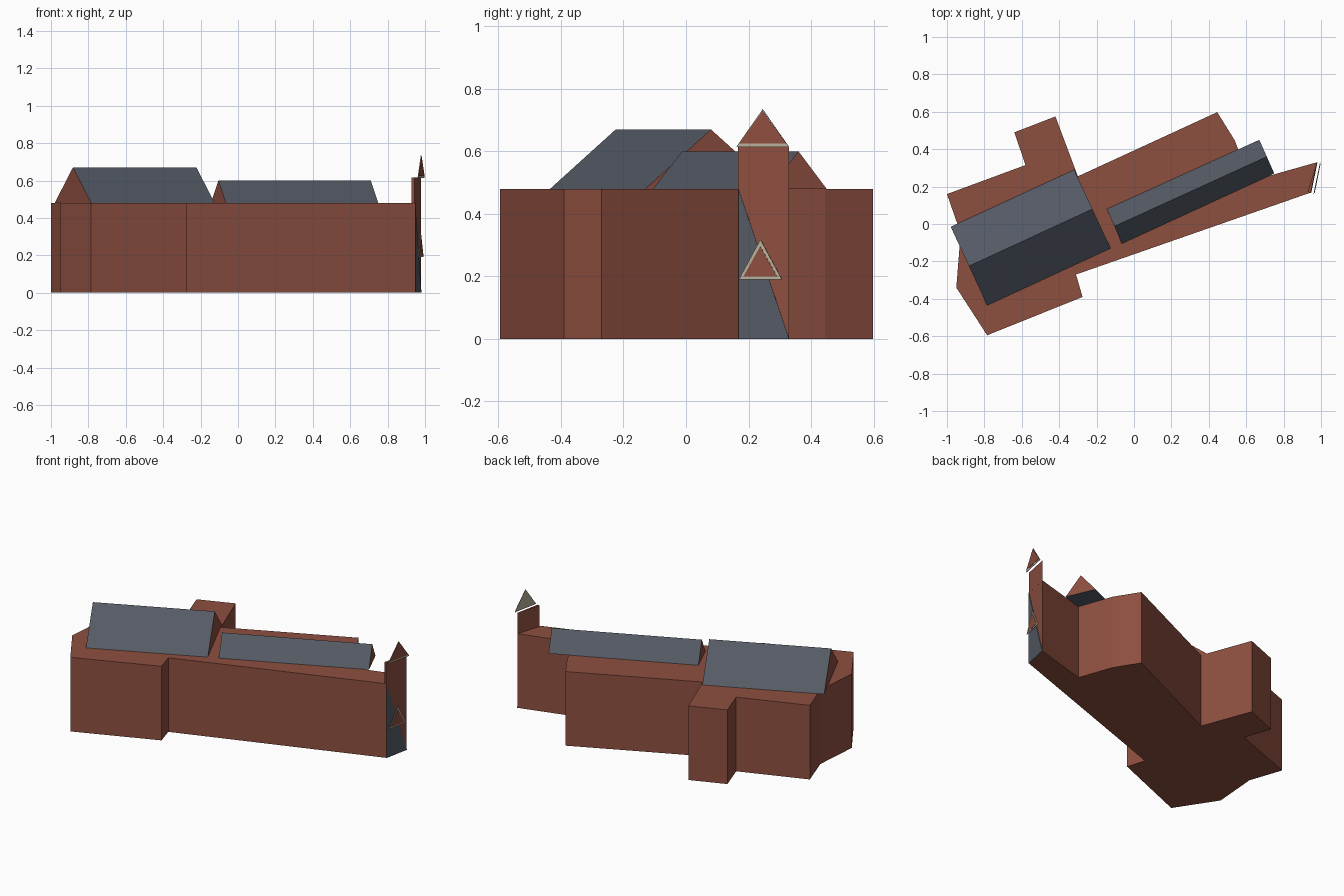
import bpy, bmesh
from mathutils import Vector

if "Cube" in bpy.data.objects:
    bpy.data.objects.remove(bpy.data.objects["Cube"])


def make_mat(name, rgb):
    m = bpy.data.materials.new(name)
    m.diffuse_color = (*rgb, 1)
    m.use_nodes = True
    m.node_tree.nodes["Principled BSDF"].inputs["Base Color"].default_value = m.diffuse_color
    return m


BRICK = make_mat("red brick", (0.27, 0.078, 0.051))
SLATE = make_mat("blue grey slate", (0.088, 0.102, 0.128))
CREAM = make_mat("cream trim", (0.48, 0.43, 0.33))


def finish(name, bm, *mats):
    bmesh.ops.recalc_face_normals(bm, faces=bm.faces[:])
    me = bpy.data.meshes.new(name)
    bm.to_mesh(me)
    bm.free()
    for m in mats:
        me.materials.append(m)
    ob = bpy.data.objects.new(name, me)
    bpy.context.collection.objects.link(ob)
    return ob


def extrude(name, points, offset, mat):
    """Prism made by sweeping a flat outline along an offset."""
    bm = bmesh.new()
    face = bm.faces.new([bm.verts.new(p) for p in points])
    res = bmesh.ops.extrude_face_region(bm, geom=[face], use_keep_orig=True)
    moved = [g for g in res["geom"] if isinstance(g, bmesh.types.BMVert)]
    bmesh.ops.translate(bm, verts=moved, vec=offset)
    return finish(name, bm, mat)


def gable_roof(name, corners, z0, z1):
    """Slate roof with brick gable ends; first and last corners share a gable."""
    a, b, c, d = [Vector((x, y, z0)) for x, y in corners]
    r0, r1 = (a + d) / 2, (b + c) / 2
    r0.z = r1.z = z1
    bm = bmesh.new()
    va, vb, vc, vd, v0, v1 = [bm.verts.new(p) for p in (a, b, c, d, r0, r1)]
    for f in ((va, vb, v1, v0), (vd, v0, v1, vc), (va, vd, vc, vb),
              (va, v0, vd), (vb, vc, v1)):
        face = bm.faces.new(f)
        face.material_index = 1 if len(f) == 3 else 0
    return finish(name, bm, SLATE, BRICK)


# Main walls, one outline for the hall, wings and annex
EAVE = 0.48
outline = [(-1.0, 0.16), (-0.927, -0.05), (-0.95, -0.34), (-0.785, -0.595),
           (-0.275, -0.39), (-0.31, -0.27), (0.945, 0.168), (0.978, 0.33),
           (0.617, 0.228), (0.54, 0.445), (0.445, 0.598), (-0.30, 0.255),
           (-0.42, 0.575), (-0.64, 0.49), (-0.58, 0.315)]
extrude("walls", [(x, y, 0) for x, y in outline], (0, 0, EAVE), BRICK)

# Two pitched roofs
gable_roof("large_roof", [(-0.98, -0.015), (-0.32, 0.29),
                          (-0.125, -0.13), (-0.785, -0.435)], EAVE, 0.67)
gable_roof("long_roof", [(-0.145, 0.08), (0.67, 0.45),
                         (0.75, 0.27), (-0.065, -0.105)], EAVE, 0.60)

# Raised parapet over the narrow end
extrude("end_parapet", [(0.928, 0.172, EAVE), (0.945, 0.166, EAVE), (0.978, 0.33, EAVE)],
        (0, 0, 0.615 - EAVE), BRICK)

# Plates on the narrow end wall: t runs along the wall, out is away from it
START, END = Vector((0.945, 0.168, 0)), Vector((0.978, 0.33, 0))
NORMAL = (END - START).cross(Vector((0, 0, 1))).normalized()


def end_plate(name, tz, out, thick, mat):
    pts = [START.lerp(END, t) + Vector((0, 0, z)) + NORMAL * out for t, z in tz]
    extrude(name, pts, NORMAL * thick, mat)


end_plate("slate_end_panel", [(0, 0), (1, 0), (0, EAVE)], 0, 0.003, SLATE)

# Cream framed triangular gables, a small one low and a larger one on top
for name, t0, t1, z0, z1, base, side, tip in (
        ("door_gable", 0.03, 0.88, 0.19, 0.318, 0.009, 0.09, 0.022),
        ("top_gable", -0.02, 1.02, 0.614, 0.735, 0.011, 0.05, 0.006)):
    mid = (t0 + t1) / 2
    end_plate(name + "_frame", [(t0, z0), (t1, z0), (mid, z1)], 0.016, 0.003, CREAM)
    end_plate(name + "_infill", [(t0 + side, z0 + base), (t1 - side, z0 + base),
                                 (mid, z1 - tip)], 0.019, 0.002, BRICK)
